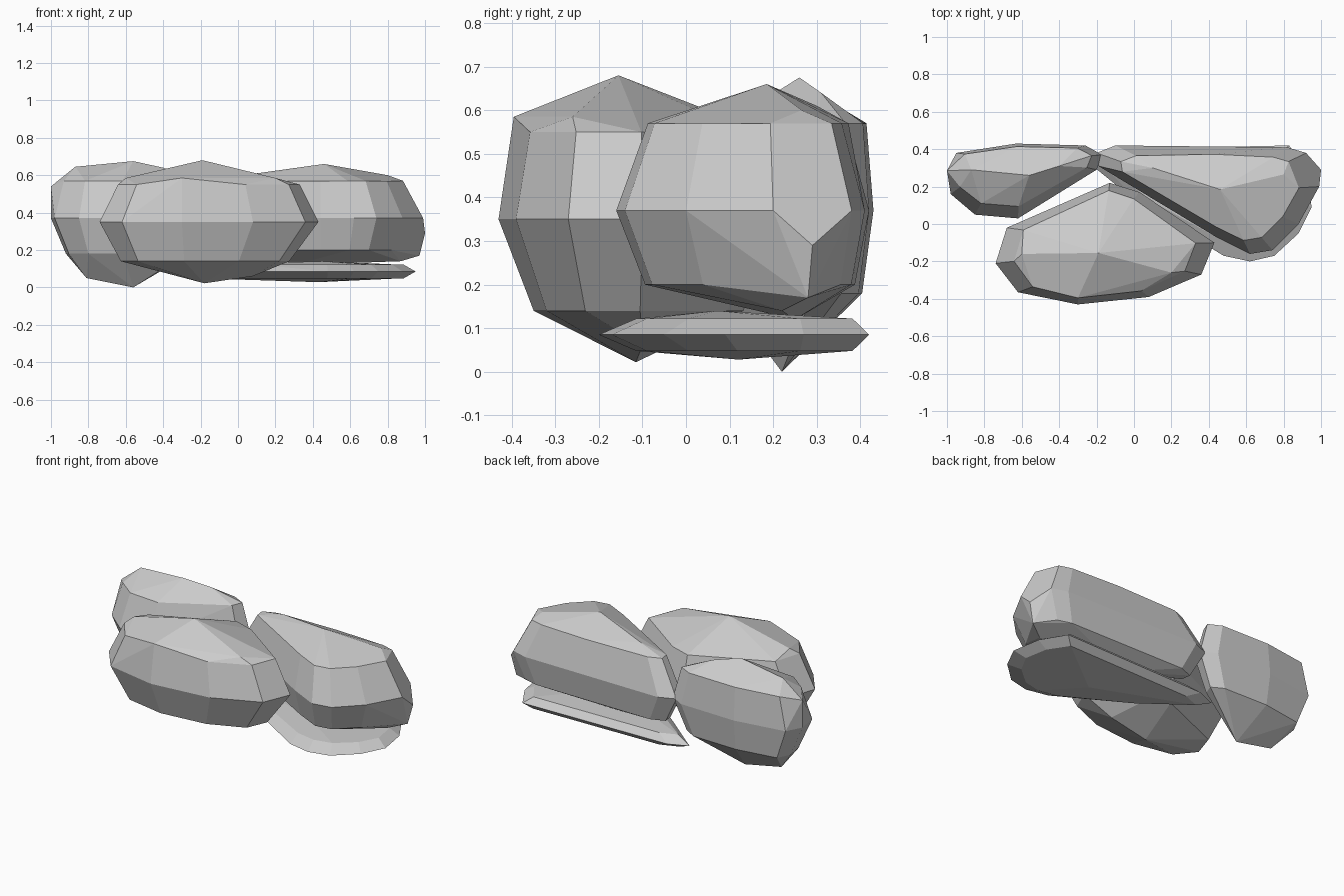
import bpy, bmesh
from math import radians


def rock(name, centre, outline, rings, extra):
    """Faceted stone: scaled copies of a plan outline stacked in z, wrapped in a hull.
    Each ring is (z, scale x, scale y, shift x, shift y)."""
    bm = bmesh.new()
    cx, cy = centre
    for z, sx, sy, dx, dy in rings:
        for x, y in outline:
            bm.verts.new((cx + (x - cx) * sx + dx, cy + (y - cy) * sy + dy, z))
    for p in extra:
        bm.verts.new(p)
    res = bmesh.ops.convex_hull(bm, input=bm.verts)
    junk = {g for g in res["geom_interior"] + res["geom_unused"]
            if isinstance(g, bmesh.types.BMVert)}
    bmesh.ops.delete(bm, geom=list(junk), context='VERTS')
    # merge near-flat triangles into broad facets
    bmesh.ops.dissolve_limit(bm, angle_limit=radians(4), verts=bm.verts, edges=bm.edges)
    bmesh.ops.recalc_face_normals(bm, faces=bm.faces)
    mesh = bpy.data.meshes.new(name)
    bm.to_mesh(mesh)
    bm.free()
    obj = bpy.data.objects.new(name, mesh)
    bpy.context.collection.objects.link(obj)
    return obj


# front stone
rock("front_stone", (-0.16, -0.12),
     [(-0.74, -0.21), (-0.68, -0.02), (-0.13, 0.22), (0.03, 0.17), (0.43, -0.10),
      (0.36, -0.27), (0.08, -0.39), (-0.30, -0.43), (-0.62, -0.365)],
     [(0.35, 1, 1, 0, 0),
      (0.55, 0.83, 0.88, 0, 0),
      (0.14, 0.77, 0.74, -0.02, 0)],
     [(-0.19, -0.155, 0.68), (-0.30, -0.395, 0.585), (0.20, -0.26, 0.585),
      (-0.60, -0.16, 0.585), (-0.18, -0.115, 0.022), (0.08, -0.1, 0.06)])

# back left stone
rock("back_left_stone", (-0.60, 0.25),
     [(-1.0, 0.285), (-0.95, 0.38), (-0.63, 0.43), (-0.26, 0.42), (-0.17, 0.37),
      (-0.20, 0.29), (-0.62, 0.03), (-0.85, 0.05), (-0.98, 0.16)],
     [(0.37, 1, 1, 0, 0),
      (0.57, 0.87, 0.80, 0, 0.02),
      (0.18, 0.80, 0.80, 0, 0.01)],
     [(-0.56, 0.26, 0.675), (-0.87, 0.29, 0.645), (-0.40, 0.31, 0.64),
      (-1.0, 0.285, 0.54), (-0.56, 0.22, 0.0), (-0.81, 0.22, 0.05)])

# right stone
rock("right_stone", (0.45, 0.17),
     [(-0.20, 0.38), (-0.10, 0.42), (0.42, 0.43), (0.82, 0.41), (0.92, 0.38),
      (0.99, 0.20), (0.88, 0.0), (0.74, -0.14), (0.62, -0.16), (0.44, -0.07),
      (0.10, 0.125), (-0.19, 0.31)],
     [(0.37, 1, 1, 0, 0),
      (0.57, 0.80, 0.78, 0, 0),
      (0.20, 0.86, 0.83, 0, 0.01)],
     [(0.46, 0.185, 0.66), (0.80, 0.265, 0.60), (0.10, 0.30, 0.61),
      (1.0, 0.29, 0.29), (0.97, 0.28, 0.17), (0.87, 0.22, 0.14), (0.3, 0.25, 0.12)])

# thin slab under the right stone
rock("base_slab", (0.45, 0.13),
     [(-0.27, 0.35), (-0.15, 0.40), (0.40, 0.415), (0.83, 0.42), (0.92, 0.27),
      (0.95, 0.09), (0.88, -0.05), (0.75, -0.17), (0.62, -0.20), (0.48, -0.17),
      (0.05, 0.09)],
     [(0.085, 1, 1, 0, 0),
      (0.122, 0.87, 0.80, 0, 0.02),
      (0.048, 0.87, 0.80, 0, 0.02)],
     [(0.45, 0.07, 0.14), (0.43, 0.12, 0.028)])
